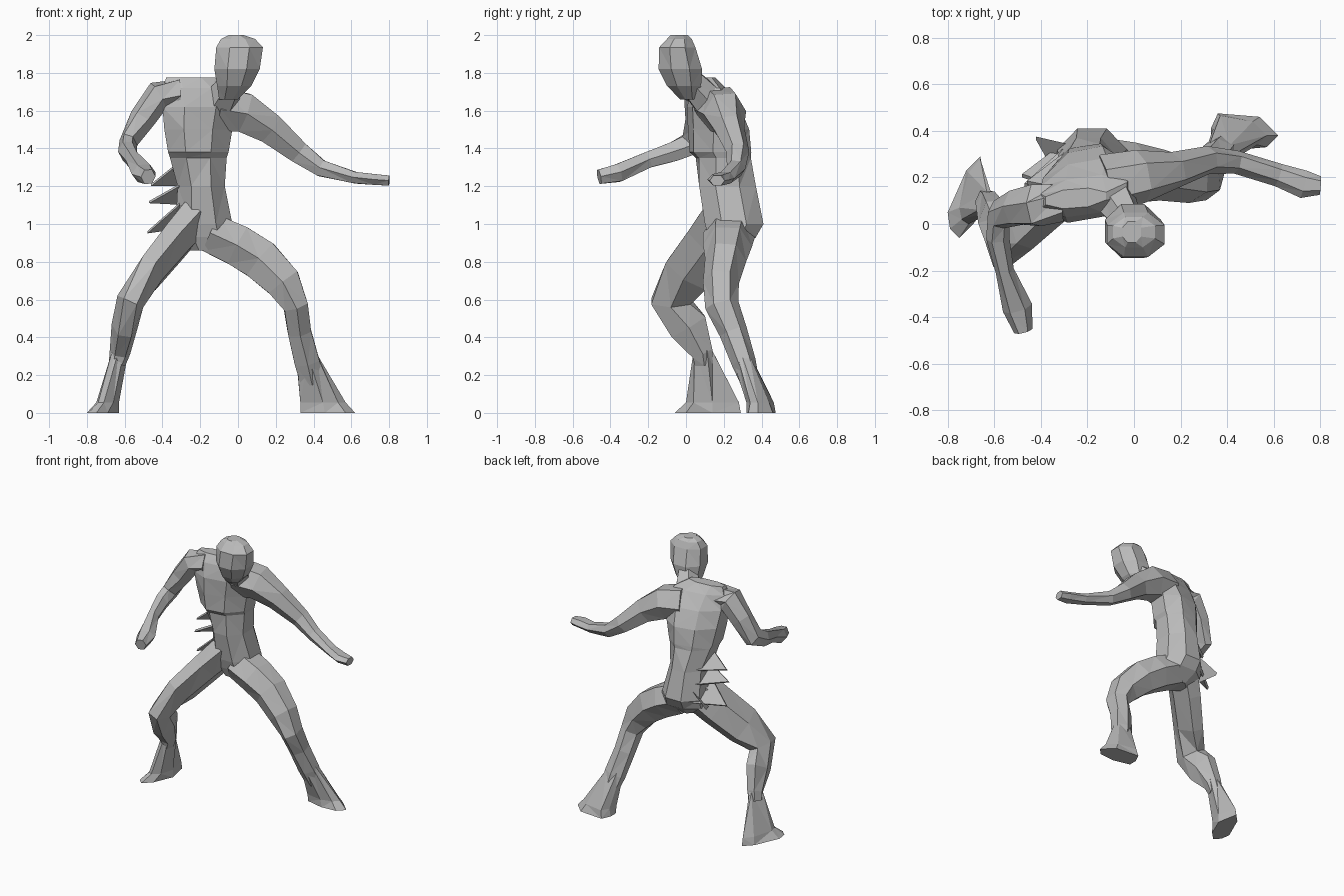
import bpy, bmesh, math
from mathutils import Vector

grey = bpy.data.materials.new("plain_grey")
grey.diffuse_color = (0.5, 0.5, 0.5, 1)


def skin(name, rings):
    """Join rings of points into a closed, faceted, triangulated body."""
    bm = bmesh.new()
    loops = [[bm.verts.new(p) for p in ring] for ring in rings]
    n = len(loops[0])
    for a, b in zip(loops, loops[1:]):
        for i in range(n):
            j = (i + 1) % n
            bm.faces.new((a[i], a[j], b[j], b[i]))
    bm.faces.new(loops[0])
    bm.faces.new(loops[-1])
    bmesh.ops.recalc_face_normals(bm, faces=bm.faces)
    bmesh.ops.triangulate(bm, faces=bm.faces)
    me = bpy.data.meshes.new(name)
    bm.to_mesh(me)
    bm.free()
    me.materials.append(grey)
    ob = bpy.data.objects.new(name, me)
    bpy.context.collection.objects.link(ob)
    return ob


def limb(name, path, ref, n=6):
    """Tube along a path of (x, y, z, half width along ref, half width across)."""
    pts = [Vector(p[:3]) for p in path]
    rings = []
    for i, (c, p) in enumerate(zip(pts, path)):
        t = (pts[min(i + 1, len(pts) - 1)] - pts[max(i - 1, 0)]).normalized()
        u = Vector(ref)
        u = (u - t * u.dot(t)).normalized()
        v = t.cross(u)
        rings.append([c + u * p[3] * math.cos(k * math.tau / n)
                      + v * p[4] * math.sin(k * math.tau / n) * 1.09 for k in range(n)])
    return skin(name, rings)


def stack(name, levels):
    """Eight-sided level rings of (z, x min, x max, y min, y max, twist)."""
    c = 0.42
    shape = ((1, c), (c, 1), (-c, 1), (-1, c), (-1, -c), (-c, -1), (c, -1), (1, -c))
    return skin(name, [[((x0 + x1) / 2 + (x1 - x0) / 2 * a,
                         (y0 + y1) / 2 + (y1 - y0) / 2 * b + k * a, z)
                        for a, b in shape] for z, x0, x1, y0, y1, k in levels])


def foot(name, sole, instep, ankle, r):
    """Shoe and trouser end: sole, pulled-in instep, then narrowing to the ankle."""
    ax, ay, az = ankle
    rings = [[(x, y, 0) for x, y in sole], [(x, y, 0.055) for x, y in instep]]
    cx = sum(p[0] for p in instep) / len(instep)
    cy = sum(p[1] for p in instep) / len(instep)
    tops = []
    for x, y in instep:
        d = Vector((x - cx, y - cy)).normalized() * r
        tops.append((ax + d.x, ay + d.y, az))
    return skin(name, rings + [tops])


def weld(name, parts):
    """Unite overlapping parts into one clean surface."""
    base = parts[0]
    for p in parts[1:]:
        m = base.modifiers.new("unite", 'BOOLEAN')
        m.operation, m.solver, m.object = 'UNION', 'EXACT', p
        m.use_self = True
    bpy.context.view_layer.update()
    me = bpy.data.meshes.new_from_object(base.evaluated_get(bpy.context.evaluated_depsgraph_get()))
    for p in parts:
        bpy.data.objects.remove(p)
    me.materials.clear()
    me.materials.append(grey)
    me.polygons.foreach_set("material_index", [0] * len(me.polygons))
    ob = bpy.data.objects.new(name, me)
    bpy.context.collection.objects.link(ob)


# Torso, turned a little at the shoulders and widest at the chest
torso = stack("torso", [
    (0.86, -0.25, -0.10, 0.15, 0.29, 0),
    (0.93, -0.33, -0.01, 0.12, 0.37, 0),
    (1.00, -0.33, -0.03, 0.10, 0.41, 0),
    (1.20, -0.32, -0.07, 0.07, 0.37, 0),
    (1.35, -0.36, -0.06, 0.06, 0.335, 0.02),
    (1.38, -0.37, -0.05, 0.03, 0.335, 0.025),
    (1.50, -0.39, -0.03, 0.025, 0.32, 0.035),
    (1.62, -0.40, 0.00, 0.02, 0.27, 0.035),
    (1.72, -0.40, -0.03, 0.04, 0.20, 0.025),
    (1.775, -0.38, -0.12, 0.07, 0.15, 0.01)])

# Head and neck
head = stack("head", [
    (1.66, -0.10, 0.00, -0.03, 0.06, 0),
    (1.73, -0.11, 0.07, -0.10, 0.08, 0),
    (1.82, -0.125, 0.115, -0.145, 0.085, 0),
    (1.935, -0.115, 0.132, -0.142, 0.05, 0),
    (1.98, -0.09, 0.09, -0.10, 0.03, 0),
    (2.00, -0.05, 0.03, -0.08, 0.01, 0)])
neck = limb("neck", [(-0.10, 0.13, 1.64, 0.10, 0.09), (-0.03, 0.02, 1.76, 0.07, 0.07)], (1, 0, 0))

# Outstretched arm
left_arm = limb("left_arm", [
    (-0.12, 0.17, 1.61, 0.13, 0.12), (0.03, 0.205, 1.59, 0.115, 0.11),
    (0.17, 0.23, 1.505, 0.08, 0.085), (0.32, 0.275, 1.38, 0.06, 0.062),
    (0.44, 0.265, 1.295, 0.05, 0.046), (0.62, 0.21, 1.245, 0.05, 0.032),
    (0.73, 0.17, 1.235, 0.06, 0.03), (0.80, 0.165, 1.23, 0.04, 0.028)], (0, 1, 0))

# Bent arm with the forearm reaching forwards
right_arm = limb("right_arm", [
    (-0.31, 0.09, 1.68, 0.08, 0.09), (-0.42, 0.08, 1.68, 0.08, 0.09),
    (-0.505, 0.07, 1.56, 0.07, 0.075), (-0.58, 0.04, 1.43, 0.05, 0.07),
    (-0.585, -0.06, 1.385, 0.05, 0.055), (-0.555, -0.20, 1.34, 0.04, 0.045),
    (-0.50, -0.36, 1.27, 0.065, 0.05), (-0.475, -0.46, 1.25, 0.04, 0.04)], (1, 0, 0))

# Forward leg with a bent knee
right_leg = limb("right_leg", [
    (-0.24, 0.21, 1.02, 0.10, 0.14), (-0.34, 0.13, 0.90, 0.09, 0.14),
    (-0.47, 0.01, 0.74, 0.08, 0.135), (-0.57, -0.08, 0.59, 0.075, 0.11),
    (-0.60, 0.01, 0.46, 0.07, 0.11), (-0.625, 0.085, 0.32, 0.055, 0.06),
    (-0.64, 0.095, 0.26, 0.045, 0.05)], (1, 0, 0))
right_foot = foot("right_foot",
    [(-0.80, 0.05), (-0.79, -0.02), (-0.75, -0.06), (-0.69, 0.0), (-0.63, 0.14), (-0.66, 0.29), (-0.72, 0.23)],
    [(-0.75, 0.07), (-0.74, 0.02), (-0.71, 0.0), (-0.66, 0.04), (-0.63, 0.14), (-0.66, 0.28), (-0.71, 0.22)],
    (-0.625, 0.09, 0.33), 0.05)

# Trailing leg
left_leg = limb("left_leg", [
    (-0.14, 0.23, 0.95, 0.14, 0.11), (0.00, 0.22, 0.885, 0.13, 0.115),
    (0.12, 0.21, 0.81, 0.11, 0.115), (0.24, 0.185, 0.69, 0.095, 0.10),
    (0.305, 0.19, 0.57, 0.09, 0.068), (0.325, 0.25, 0.43, 0.075, 0.065),
    (0.365, 0.305, 0.27, 0.065, 0.07), (0.39, 0.34, 0.16, 0.05, 0.06)], (0, 1, 0))
left_foot = foot("left_foot",
    [(0.33, 0.35), (0.33, 0.41), (0.36, 0.475), (0.54, 0.46), (0.62, 0.38), (0.57, 0.33), (0.46, 0.32)],
    [(0.33, 0.34), (0.34, 0.41), (0.37, 0.465), (0.51, 0.44), (0.57, 0.38), (0.53, 0.34), (0.45, 0.32)],
    (0.365, 0.30, 0.30), 0.06)

weld("body", [torso, neck, head, left_arm, right_arm, right_leg, right_foot, left_leg, left_foot])

# Torn cloth flaps at the hip, each a thin wedge running to a tip
flaps = [((-0.31, 0.14, 1.32), (-0.29, 0.30, 1.20), (-0.46, 0.17, 1.20)),
         ((-0.31, 0.14, 1.20), (-0.27, 0.34, 1.10), (-0.47, 0.16, 1.11)),
         ((-0.31, 0.14, 1.10), (-0.27, 0.36, 0.98), (-0.48, 0.20, 0.95)),
         ((-0.29, 0.33, 1.06), (-0.33, 0.20, 0.92), (-0.42, 0.36, 0.97))]
for i, tri in enumerate(flaps):
    off = Vector((0.0, 0.015, 0.012))
    skin("cloth_flap_%d" % (i + 1), [[Vector(p) for p in tri], [Vector(p) + off for p in tri]])
